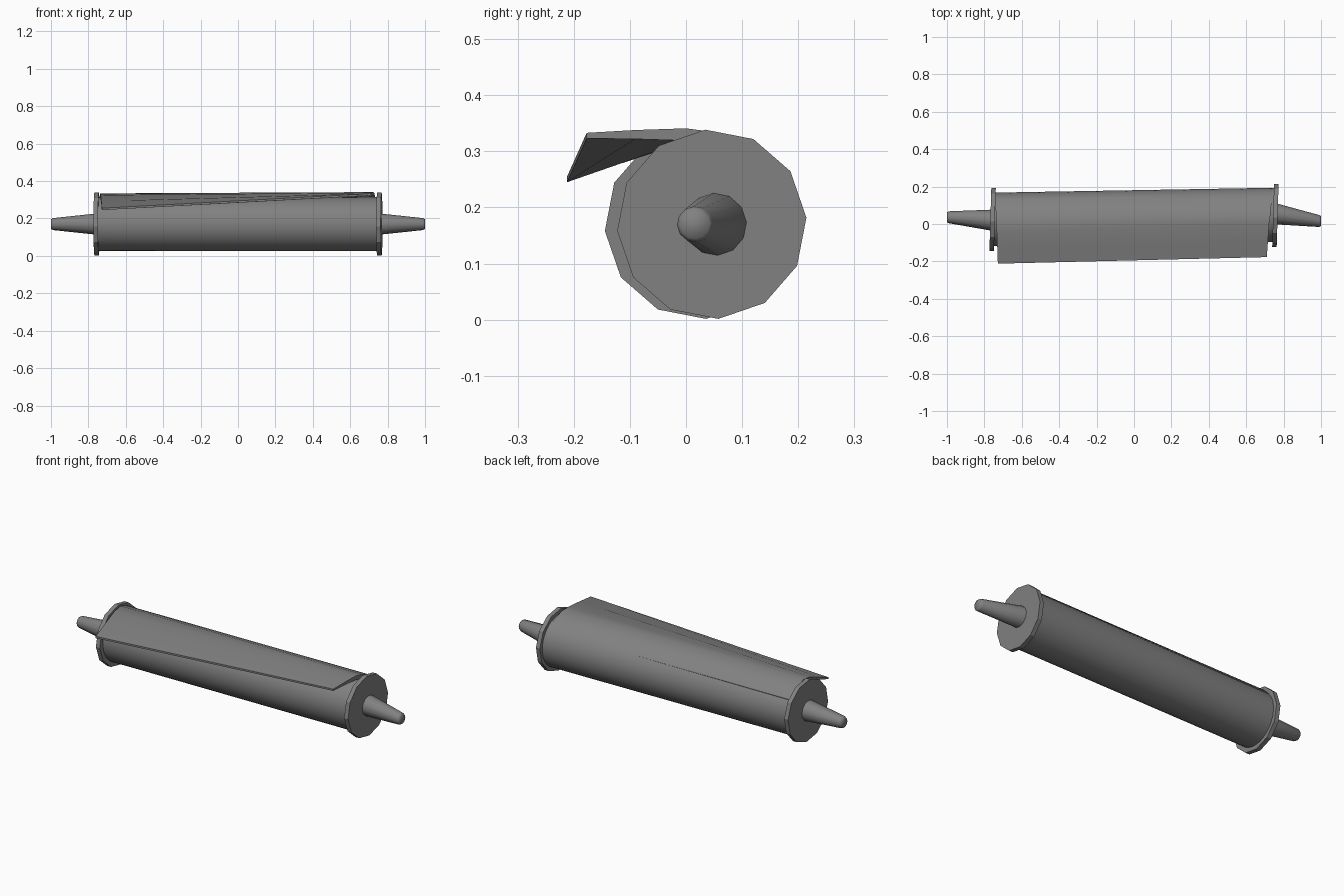
import bpy, bmesh
from math import sin, cos, pi, radians
from mathutils import Vector

cube = bpy.data.objects.get("Cube")
if cube:
    bpy.data.objects.remove(cube, do_unlink=True)

mat = bpy.data.materials.new("grey")
mat.use_nodes = True
GREY = (0.22, 0.22, 0.22, 1)
mat.diffuse_color = GREY
mat.node_tree.nodes["Principled BSDF"].inputs["Base Color"].default_value = GREY


def loft(name, rings, smooth=None):
    """Closed solid through rings of equal point count."""
    bm = bmesh.new()
    rows = [[bm.verts.new(p) for p in ring] for ring in rings]
    n = len(rows[0])
    for a, b in zip(rows, rows[1:]):
        for i in range(n):
            j = (i + 1) % n
            bm.faces.new((a[i], a[j], b[j], b[i]))
    bm.faces.new(rows[0])
    bm.faces.new(rows[-1])
    bmesh.ops.recalc_face_normals(bm, faces=bm.faces)
    mesh = bpy.data.meshes.new(name)
    bm.to_mesh(mesh)
    bm.free()
    mesh.materials.append(mat)
    obj = bpy.data.objects.new(name, mesh)
    bpy.context.collection.objects.link(obj)
    if smooth:
        bpy.ops.object.select_all(action='DESELECT')
        obj.select_set(True)
        bpy.context.view_layer.objects.active = obj
        bpy.ops.object.shade_smooth_by_angle(angle=radians(smooth))
    return obj


def ring(x, y, r, sides, tilt=0.0):
    """Circle facing x, leaning along y by tilt."""
    pts = []
    for i in range(sides):
        a = 2 * pi * i / sides + radians(4)
        pts.append(Vector((x + tilt * r * cos(a), y + r * cos(a), 0.17 + r * sin(a))))
    return pts


# Rolled sheet
loft("rolled_sheet", [ring(-0.75, 0.025, 0.143, 32), ring(0.75, 0.049, 0.145, 32)], 40)

# End discs and tapered handles
for side, s, disc_y, base_y, tip_y in (("right", -1, 0.024, 0.02, 0.036),
                                       ("left", 1, 0.046, 0.055, 0.016)):
    loft(side + "_disc", [ring(s * 0.744, disc_y, 0.169, 12, 0.03),
                          ring(s * 0.768, disc_y, 0.169, 12, 0.03)])
    loft(side + "_handle", [ring(s * 0.755, base_y, 0.057, 12),
                            ring(s * 0.99, tip_y, 0.032, 12),
                            ring(s * 1.0, tip_y, 0.026, 12)], 60)

# Loose flap peeling off the roll, further open at the left end
right_end = [(0.135, 0.264), (0.09, 0.307), (0.02, 0.334),
             (-0.04, 0.325), (-0.12, 0.293), (-0.212, 0.255)]
left_end = [(0.157, 0.264), (0.11, 0.31), (0.045, 0.335),
            (0.0, 0.341), (-0.09, 0.338), (-0.177, 0.333)]
thickness = [0.03, 0.03, 0.022, 0.022, 0.016, 0.01]


def flap_ring(points, x, slant):
    xs = [x + slant * max(0, i - 1) / 4 for i in range(len(points))]
    outer = [Vector((u, y, z)) for u, (y, z) in zip(xs, points)]
    inner = [p - Vector((0, 0, t)) for p, t in zip(outer, thickness)]
    return outer + inner[::-1]


loft("loose_flap", [flap_ring(right_end, -0.74, 0.012),
                    flap_ring(left_end, 0.735, -0.025)], 35)
